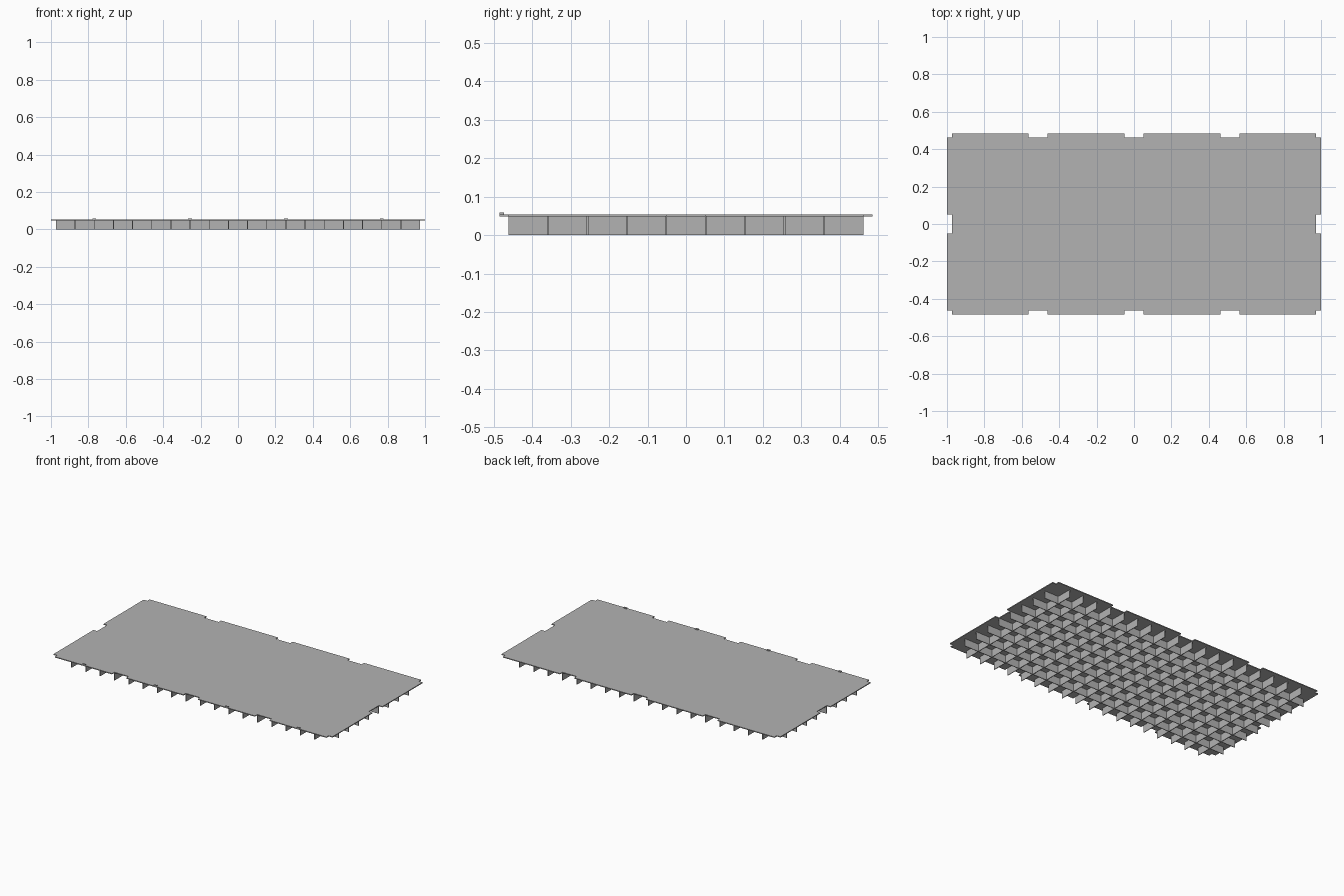
import bpy, bmesh

cube = bpy.data.objects.get("Cube")
if cube:
    bpy.data.objects.remove(cube, do_unlink=True)

CELL = 0.1025                    # rib grid spacing
NX, NY = 19, 9                   # cells along each side
IX, IY = NX * CELL / 2, NY * CELL / 2   # ribbed area half sizes
OX, OY = 1.0, 0.485              # outer plate half sizes
BOTTOM, TOP = 0.048, 0.0535      # plate heights
RIB = 0.004

grey = bpy.data.materials.new("plain_grey")
grey.use_nodes = True
grey.diffuse_color = (0.45, 0.45, 0.45, 1)
grey.node_tree.nodes["Principled BSDF"].inputs["Base Color"].default_value = (0.45, 0.45, 0.45, 1)


def finish(name, bm):
    bmesh.ops.recalc_face_normals(bm, faces=bm.faces)
    mesh = bpy.data.meshes.new(name)
    bm.to_mesh(mesh)
    bm.free()
    mesh.materials.append(grey)
    obj = bpy.data.objects.new(name, mesh)
    bpy.context.collection.objects.link(obj)
    return obj


def box(name, center, size):
    bm = bmesh.new()
    bmesh.ops.create_cube(bm, size=1)
    bmesh.ops.scale(bm, vec=size, verts=bm.verts)
    bmesh.ops.translate(bm, vec=center, verts=bm.verts)
    return finish(name, bm)


# Top plate: a quarter outline with notches, mirrored around both axes
h = CELL / 2
quarter = [(IX, h), (OX, h), (OX, IY), (IX, IY), (IX, OY),
           (11 * h, OY), (11 * h, IY), (9 * h, IY), (9 * h, OY), (h, OY), (h, IY)]
half = quarter + [(-x, y) for x, y in reversed(quarter)]
outline = half + [(x, -y) for x, y in reversed(half)]
bm = bmesh.new()
face = bm.faces.new([bm.verts.new((x, y, BOTTOM)) for x, y in outline])
top = bmesh.ops.extrude_face_region(bm, geom=[face], use_keep_orig=True)
moved = [v for v in top["geom"] if isinstance(v, bmesh.types.BMVert)]
bmesh.ops.translate(bm, vec=(0, 0, TOP - BOTTOM), verts=moved)
finish("top_plate", bm)

# Crossing ribs under the plate
for i in range(1, NX):
    box(f"cross_rib_{i}", (i * CELL - IX, 0, BOTTOM / 2), (RIB, 2 * IY, BOTTOM))
for j in range(1, NY):
    box(f"long_rib_{j}", (0, j * CELL - IY, BOTTOM / 2), (2 * IX, RIB, BOTTOM))

# Small locating nubs on the front edge tabs
for k, cells in enumerate((-7.5, -2.5, 2.5, 7.5), 1):
    box(f"front_nub_{k}", (cells * CELL, -0.479, TOP + 0.0025), (0.02, 0.011, 0.006))
